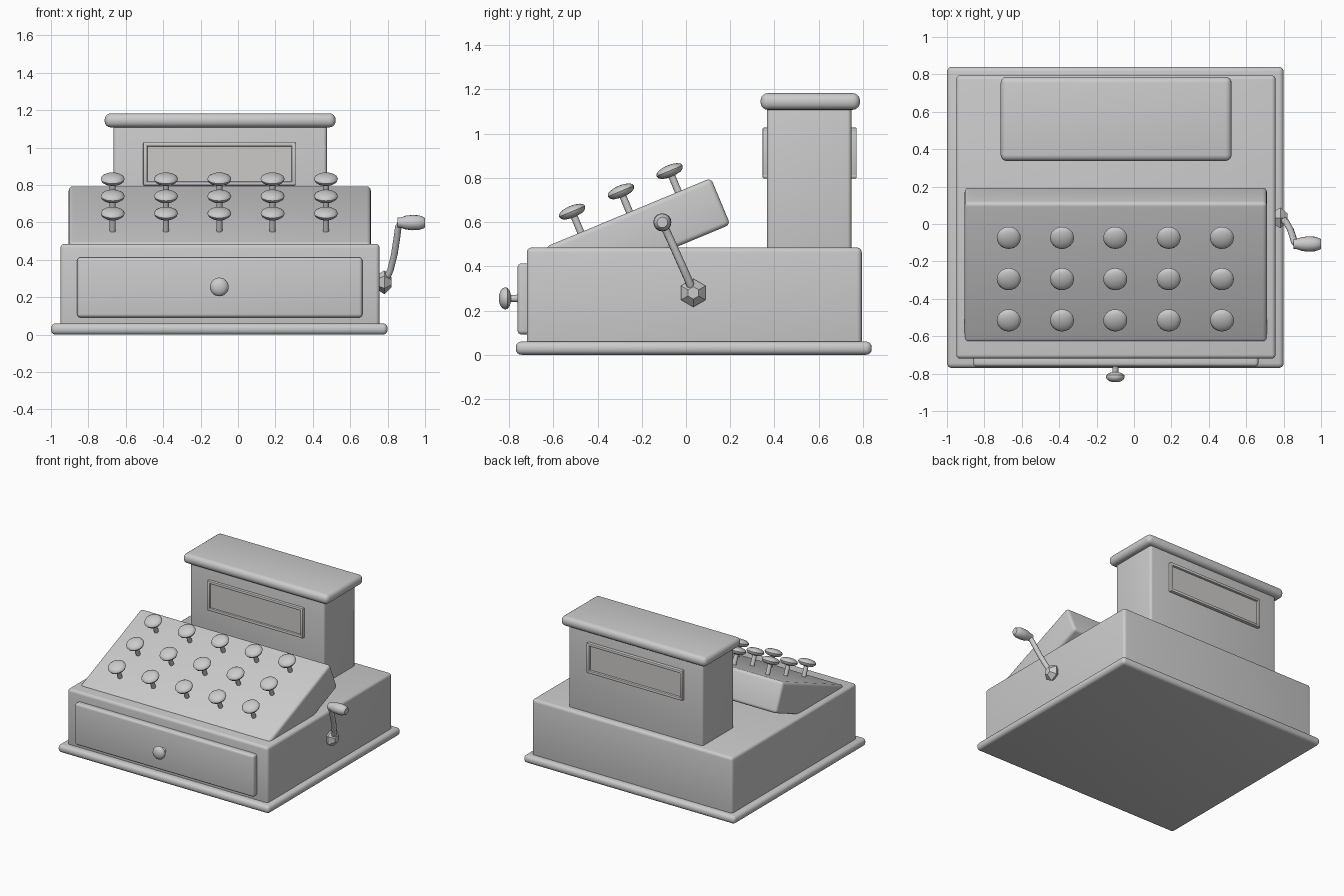
import bpy, bmesh, math
from mathutils import Vector, Matrix

if "Cube" in bpy.data.objects:
    bpy.data.objects.remove(bpy.data.objects["Cube"])

CX = -0.095          # the cabinet's centre line, the crank sticks out to +x
TILT = math.radians(22.6)


def finish(name, bm, angle=40):
    bmesh.ops.recalc_face_normals(bm, faces=bm.faces[:])
    mesh = bpy.data.meshes.new(name)
    bm.to_mesh(mesh)
    bm.free()
    ob = bpy.data.objects.new(name, mesh)
    bpy.context.collection.objects.link(ob)
    bpy.context.view_layer.objects.active = ob
    bpy.ops.object.select_all(action='DESELECT')
    ob.select_set(True)
    bpy.ops.object.shade_smooth_by_angle(angle=math.radians(angle))
    return ob


def box(name, lo, hi, bevel, segments=4):
    lo, hi = Vector(lo), Vector(hi)
    bm = bmesh.new()
    bmesh.ops.create_cube(bm, size=1)
    for v in bm.verts:
        v.co = Vector(v.co[i] * (hi - lo)[i] + (hi + lo)[i] / 2 for i in range(3))
    if bevel:
        bmesh.ops.bevel(bm, geom=bm.edges[:], offset=bevel, segments=segments,
                        profile=0.5, affect='EDGES')
    return finish(name, bm)


def lathe(name, profile, origin, axis, sides=24, angle=40):
    """Spin (radius, height) pairs around an axis."""
    bm = bmesh.new()
    rings = []
    for r, h in profile:
        rings.append([bm.verts.new((r * math.cos(a), r * math.sin(a), h))
                      for a in (math.pi / 2 + math.tau * i / sides for i in range(sides))])
    for a, b in zip(rings, rings[1:]):
        for i in range(sides):
            j = (i + 1) % sides
            bm.faces.new((a[i], a[j], b[j], b[i]))
    bm.faces.new(rings[0])
    bm.faces.new(rings[-1])
    rot = Vector(axis).to_track_quat('Z', 'Y').to_matrix().to_4x4()
    bm.transform(Matrix.Translation(origin) @ rot)
    return finish(name, bm, angle)


# Plinth, cabinet, drawer
box("base_plate", (-1.0, -0.77, 0), (0.80, 0.84, 0.06), 0.026)
box("cabinet", (-0.95, -0.72, 0.04), (0.757, 0.795, 0.485), 0.022)
box("drawer_front", (-0.86, -0.762, 0.092), (0.665, -0.70, 0.413), 0.018)
lathe("drawer_knob", [(0.026, -0.01), (0.016, 0.005), (0.016, 0.03), (0.036, 0.036),
                      (0.048, 0.046), (0.05, 0.058), (0.044, 0.070), (0.03, 0.079),
                      (0.012, 0.084)], (-0.1, -0.762, 0.255), (0, -1, 0))

# Sloping keyboard: a box tilted about its upper front edge
slope = box("keyboard", (-0.905, 0, -0.228), (0.71, 0.81, 0), 0.022)
slope.location = (0, -0.635, 0.488)
slope.rotation_euler = (TILT, 0, 0)

# Keys stand at right angles to the slope
normal = Vector((0, -math.sin(TILT), math.cos(TILT)))
along = Vector((0, math.cos(TILT), math.sin(TILT)))
key_profile = [(0.016, -0.03), (0.016, 0.075), (0.045, 0.08), (0.059, 0.09),
               (0.064, 0.102), (0.059, 0.113), (0.046, 0.121), (0.025, 0.126), (0.008, 0.128)]
for row in range(3):
    for col in range(5):
        foot = Vector((0, -0.635, 0.488)) + along * (0.172 + 0.239 * row)
        foot.x = -0.67 + 0.285 * col
        lathe(f"key_{row + 1}_{col + 1}", key_profile, foot, normal)

# Display tower and its cap
box("display_tower", (-0.665, 0.367, 0.46), (0.475, 0.748, 1.13), 0.018)
box("tower_cap", (-0.713, 0.337, 1.108), (0.522, 0.787, 1.183), 0.033)

# Windows on the front and back of the tower
X0, X1, Z0, Z1, W = -0.507, 0.308, 0.797, 1.028, 0.022
for side, y0, y1, p0, p1 in (("front", 0.347, 0.38, 0.361, 0.38),
                             ("back", 0.735, 0.772, 0.735, 0.755)):
    for part, x0, x1, z0, z1 in (("left", X0, X0 + W, Z0, Z1), ("right", X1 - W, X1, Z0, Z1),
                                 ("bottom", X0, X1, Z0, Z0 + W), ("top", X0, X1, Z1 - W, Z1)):
        box(f"{side}_frame_{part}", (x0, y0, z0), (x1, y1, z1), 0.006, 2)
    pane = box(f"{side}_window_pane", (X0 + 0.01, p0, Z0 + 0.01), (X1 - 0.01, p1, Z1 - 0.01), 0)
    mat = bpy.data.materials.new(f"{side}_pane")
    mat.diffuse_color = (0.6, 0.59, 0.57, 1)
    mat.use_nodes = True
    mat.node_tree.nodes["Principled BSDF"].inputs["Base Color"].default_value = mat.diffuse_color
    pane.data.materials.append(mat)

# Crank: six-sided hub, bent arm, turned handle
lathe("crank_hub", [(0.04, -0.01), (0.064, 0.025), (0.028, 0.063)],
      (0.757, 0.033, 0.28), (1, 0, 0), 6, 20)
curve = bpy.data.curves.new("crank_arm", 'CURVE')
curve.dimensions = '3D'
curve.bevel_depth = 0.018
curve.bevel_resolution = 3
curve.use_fill_caps = True
path = [(0.785, 0.033, 0.28), (0.815, 0.008, 0.345), (0.836, -0.03, 0.43), (0.85, -0.07, 0.52),
        (0.857, -0.096, 0.575), (0.868, -0.105, 0.594), (0.885, -0.107, 0.599)]
spline = curve.splines.new('POLY')
spline.points.add(len(path) - 1)
for point, co in zip(spline.points, path):
    point.co = (*co, 1)
spline.use_smooth = True
bpy.context.collection.objects.link(bpy.data.objects.new("crank_arm", curve))
lathe("crank_handle", [(0.026, 0), (0.028, 0.02), (0.037, 0.045), (0.041, 0.08),
                       (0.039, 0.115), (0.03, 0.142), (0.024, 0.148)],
      (0.852, -0.107, 0.599), (1, 0, 0), 16)
